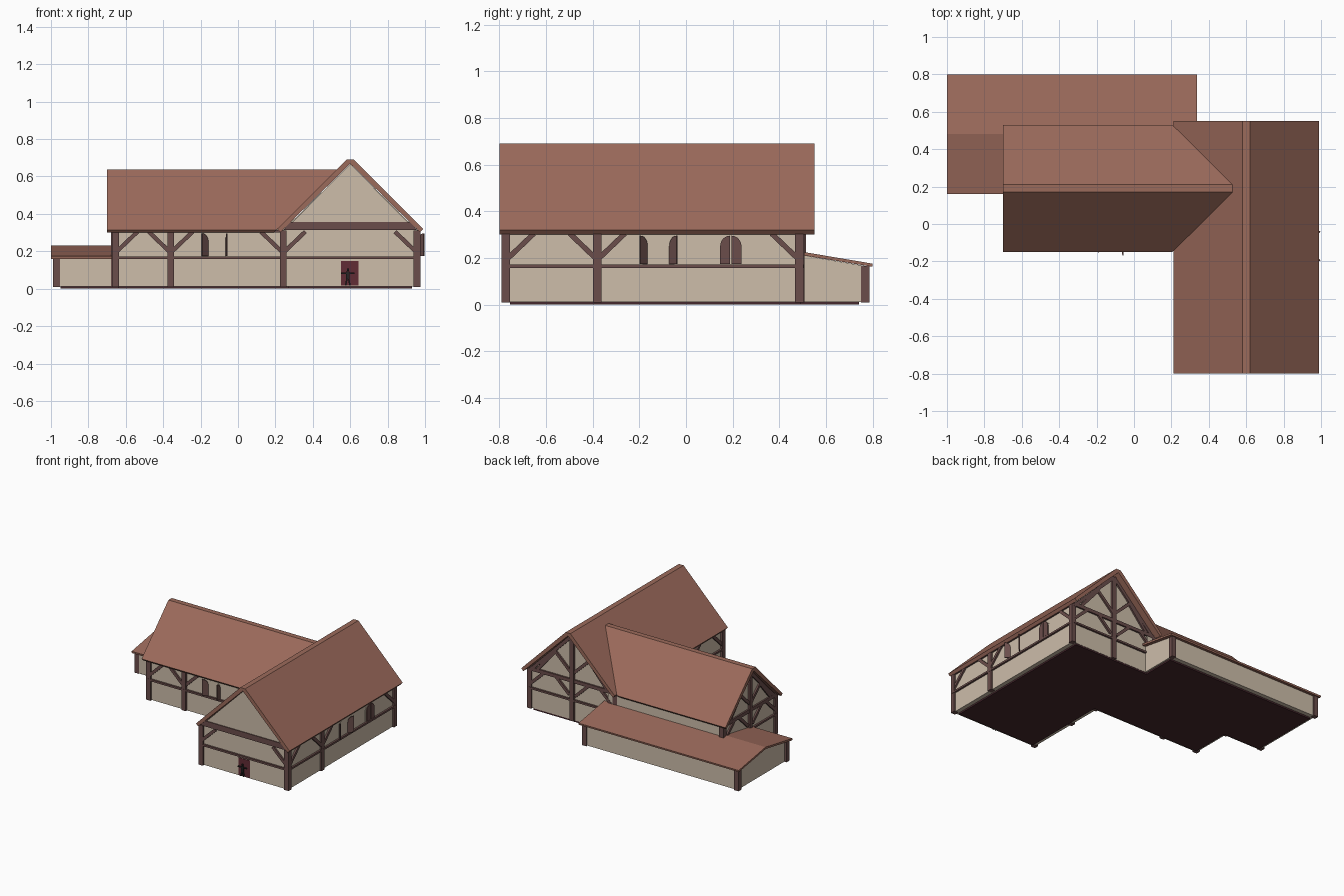
import bpy, bmesh, math
from mathutils import Matrix, Vector

if "Cube" in bpy.data.objects:
    bpy.data.objects.remove(bpy.data.objects["Cube"])


def material(name, rgb):
    m = bpy.data.materials.new(name)
    m.diffuse_color = (*rgb, 1)
    m.use_nodes = True
    m.node_tree.nodes["Principled BSDF"].inputs["Base Color"].default_value = m.diffuse_color
    return m


ROOF = material("roof_tile", (0.33, 0.145, 0.105))
WOOD = material("timber", (0.145, 0.075, 0.07))
PLASTER = material("plaster", (0.61, 0.51, 0.40))
FLOOR = material("floor_wood", (0.06, 0.02, 0.025))
DOOR = material("door_red", (0.12, 0.025, 0.035))
DARK = material("silhouette", (0.02, 0.018, 0.018))


def frame(deg, x=0, y=0):
    """Facade frame: local x runs right seen from outside, -y points outward."""
    return Matrix.Translation((x, y, 0)) @ Matrix.Rotation(math.radians(deg), 4, 'Z')


def prism(name, pts, mat, y0, y1, M=Matrix()):
    """Extrude an (x, z) profile along local y; y1 may be a function for a mitred end."""
    end = y1 if callable(y1) else (lambda u, z: y1)
    bm = bmesh.new()
    a = [bm.verts.new(M @ Vector((u, y0, z))) for u, z in pts]
    b = [bm.verts.new(M @ Vector((u, end(u, z), z))) for u, z in pts]
    bm.faces.new(a)
    bm.faces.new(b[::-1])
    for i in range(len(pts)):
        j = (i + 1) % len(pts)
        bm.faces.new((a[i], b[i], b[j], a[j]))
    bmesh.ops.recalc_face_normals(bm, faces=bm.faces)
    me = bpy.data.meshes.new(name)
    bm.to_mesh(me)
    bm.free()
    me.materials.append(mat)
    ob = bpy.data.objects.new(name, me)
    bpy.context.collection.objects.link(ob)
    return ob


def rect(x0, x1, z0, z1):
    return [(x0, z0), (x1, z0), (x1, z1), (x0, z1)]


def timber(name, M, p, q, w=0.022, out=0.012, mat=WOOD):
    p, q = Vector(p), Vector(q)
    d = (q - p).normalized() * w / 2
    n = Vector((-d.y, d.x))
    prism(name, [tuple(v) for v in (p - n, q - n, q + n, p + n)], mat, -out, 0.012, M)


def post(x, y, top=0.31):
    prism("post", rect(x - .018, x + .018, .01, top), WOOD, y - .018, y + .018)


def knees(M, us):
    """Knee braces: sign of s says which way the brace leans from the post."""
    for u, s in us:
        timber("knee_brace", M, (u + s * .008, .20), (u + s * .118, .305))


def gable_frame(M, half, apex):
    """King post, tie beam, rafters and braces on an exposed gable."""
    timber("king_post", M, (0, .01), (0, apex - .01), .034, .016)
    timber("tie_beam", M, (-half, .31), (half, .31), .026)
    knees(M, [(-half, 1), (half, -1), (-.017, -1), (.017, 1)])
    h = apex - .32
    for s in (-1, 1):
        timber("rafter", M, (s * half, apex - half - .01), (0, apex - .01), .024)
        timber("gable_brace", M, (0, .32 + .12 * h), (s * h * .42, .32 + .52 * h))
        timber("gable_brace", M, (s * h * .85, .32), (s * h * .42, .32 + .5 * h))


front_main = frame(0, 0, -.777)
front_wing = frame(0, 0, -.122)
right_main = frame(90, .962, 0)
left_main = frame(-90, .238, 0)
back_main = frame(180, .6, .492)
left_wing = frame(-90, -.662, .19)
back_wing = frame(180, 0, .502)
SIDE = frame(90)

# Floors
for x0, x1, y0, y1 in ((.27, .93, -.755, .49), (-.64, .27, -.1, .49), (-.95, .3, .2, .742)):
    prism("floor_slab", rect(x0, x1, 0, .016), FLOOR, y0, y1)

# Plaster bodies
prism("main_walls", [(.238, .012), (.962, .012), (.962, .31), (.6, .665), (.238, .31)],
      PLASTER, -.777, .492)
prism("wing_walls", [(-.122, .012), (.502, .012), (.502, .305), (.19, .61), (-.122, .305)],
      PLASTER, .662, -.3, SIDE)
prism("lean_to_walls", [(.18, .012), (.775, .012), (.775, .165), (.48, .215), (.18, .16)],
      PLASTER, .972, -.312, SIDE)

# Roofs, the wing roof mitred onto the main slope
prism("main_roof", [(.99, .32), (.62, .69), (.58, .69), (.21, .32), (.226, .302),
                    (.6, .668), (.974, .302)], ROOF, -.8, .55)
prism("wing_roof", [(.53, .315), (.21, .637), (.17, .637), (-.15, .315), (-.136, .3),
                    (.19, .614), (.516, .3)], ROOF, .7, lambda u, z: .11 - z, SIDE)
prism("lean_to_roof", [(.8, .176), (.48, .23), (.16, .174), (.162, .16), (.48, .215),
                       (.798, .163)], ROOF, 1.0, -.337, SIDE)

# Posts
for x, y in ((.242, -.772), (.957, -.772), (.957, -.38), (.957, .485), (.242, .485),
             (.242, -.38), (.242, -.117), (-.655, -.117), (-.36, -.117), (-.655, .497)):
    post(x, y)
for x, y in ((-.97, .768), (.3, .768), (-.97, .195)):
    post(x, y, .165)

# Mid rails and eave plates
for M, a, b in ((front_main, .24, .96), (front_wing, -.66, .24), (right_main, -.775, .49),
                (left_main, .12, .775), (back_main, -.36, .36), (left_wing, -.31, .31)):
    timber("mid_rail", M, (a, .165), (b, .165), .014, .014)
for M, a, b in ((front_wing, -.66, .24), (right_main, -.775, .49),
                (left_main, .12, .775), (back_wing, -.23, .66)):
    timber("eave_plate", M, (a, .307), (b, .307), .012)

# Knee braces along the long walls
knees(front_wing, [(-.655, 1), (-.36, -1), (-.36, 1), (.24, -1)])
knees(right_main, [(-.77, 1), (-.38, -1), (-.38, 1), (.485, -1)])
knees(left_main, [(.77, -1), (.38, 1), (.38, -1), (.12, 1)])
knees(front_main, [(.242, 1), (.957, -1)])

# Gables: exposed frames at the back and left, plain panel at the front
gable_frame(back_main, .355, .66)
gable_frame(left_wing, .305, .605)
prism("front_gable_panel", [(.28, .345), (.92, .345), (.6, .666)], PLASTER, -.79, -.77)
prism("front_tie_beam", [(.245, .315), (.955, .315), (.925, .357), (.275, .357)],
      WOOD, -.796, -.77)

# Arched windows with paired shutters
HALF, BASE, SPRING = .046, .175, .075
ARC = [(HALF * math.sin(t * math.pi / 12), SPRING + HALF * math.cos(t * math.pi / 12))
       for t in range(7)]


def window(M, u, open_deg):
    arch = [(-HALF, 0)] + [(-x, z) for x, z in ARC[::-1]] + ARC[1:] + [(HALF, 0)]
    W = M @ Matrix.Translation((u, 0, BASE))
    prism("window_frame", [(x * 1.1, z * 1.02) for x, z in arch], PLASTER, -.003, .005, W)
    leaf = [(HALF - .003, 0)] + [(HALF - .003 - x * .93, z) for x, z in ARC] + [(0, 0)]
    for s, deg in zip((1, -1), open_deg):
        S = (W @ Matrix.Scale(s, 4, (1, 0, 0)) @ Matrix.Translation((-HALF, -.004, 0))
             @ Matrix.Rotation(math.radians(-deg), 4, 'Z'))
        prism("shutter", leaf, WOOD, -.007, 0, S)


window(right_main, -.118, (135, 135))
window(right_main, .192, (0, 0))
window(front_wing, -.112, (140, 95))

# Front door with a small standing figure for scale
prism("door", rect(.55, .645, .016, .147), DOOR, -.7805, -.77)
fig = frame(0, .587, -.786)
for name, p, q, w in (("head", (0, .094), (0, .108), .011), ("torso", (0, .052), (0, .092), .018),
                      ("arm", (-.036, .083), (.036, .083), .007),
                      ("leg", (-.012, .017), (-.004, .055), .008),
                      ("leg", (.012, .017), (.004, .055), .008)):
    timber("figure_" + name, fig, p, q, w, .004, DARK)
